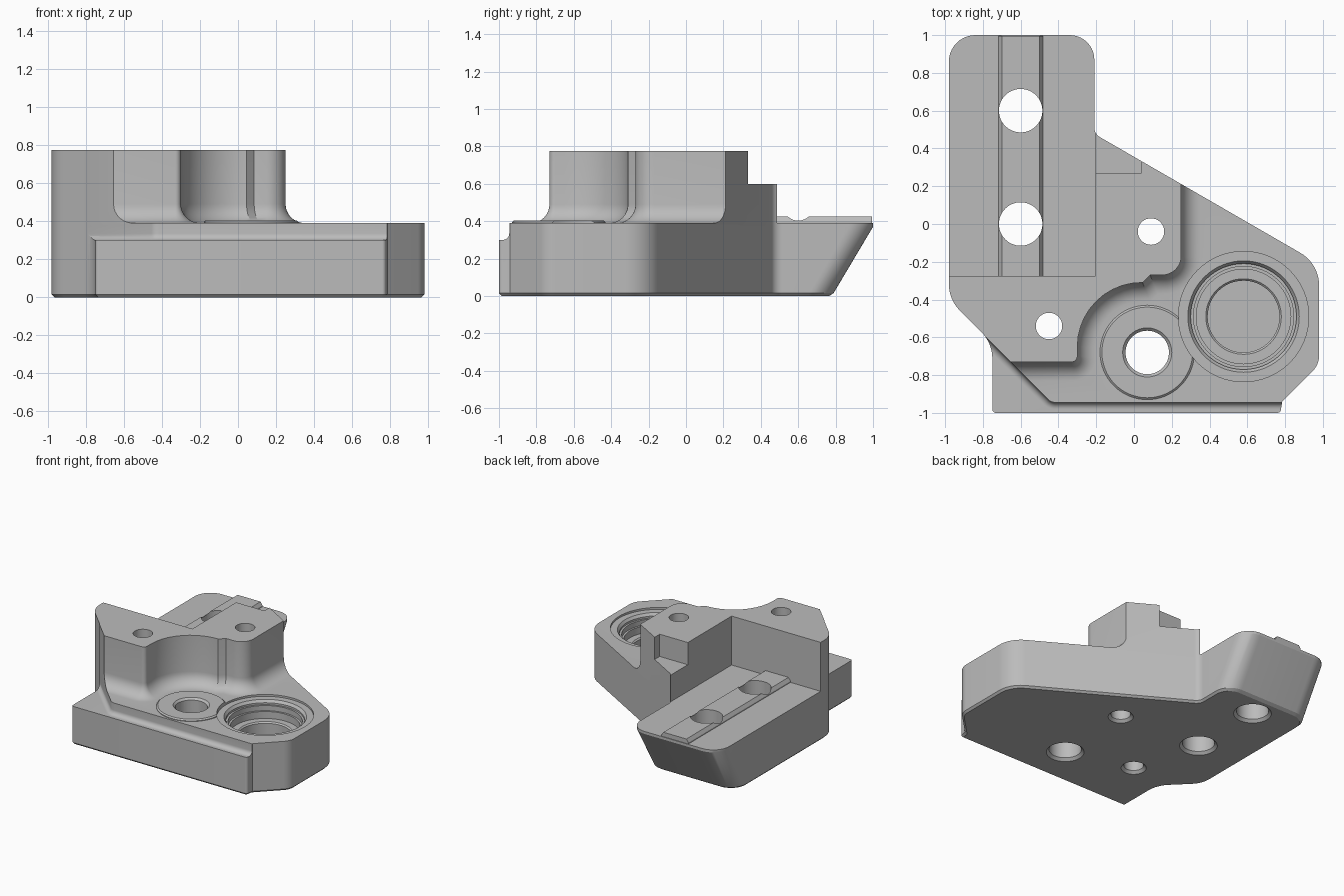
import bpy, bmesh
from math import sin, cos, tan, pi, radians
from mathutils import Vector

if "Cube" in bpy.data.objects:
    bpy.data.objects.remove(bpy.data.objects["Cube"], do_unlink=True)

gray = bpy.data.materials.new("machined gray")
gray.use_nodes = True
gray.diffuse_color = (0.5, 0.5, 0.5, 1)
gray.node_tree.nodes["Principled BSDF"].inputs["Base Color"].default_value = (0.5, 0.5, 0.5, 1)


def rounded(corners, steps=10):
    """Outline from (x, y, radius) corners, counter-clockwise."""
    out = []
    n = len(corners)
    for i, (x, y, r) in enumerate(corners):
        p = Vector((x, y))
        if not r:
            out.append(p)
            continue
        a = (Vector(corners[i - 1][:2]) - p).normalized()
        b = (Vector(corners[(i + 1) % n][:2]) - p).normalized()
        half = a.angle(b) / 2
        mid = p + (a + b).normalized() * (r / sin(half))
        start = p + a * (r / tan(half)) - mid
        end = p + b * (r / tan(half)) - mid
        sweep = start.angle(end)
        for k in range(steps + 1):
            t = k / steps
            out.append(mid + (start * sin((1 - t) * sweep) + end * sin(t * sweep)) / sin(sweep))
    return out


def offset(points, d):
    """Move an outline outward by d with mitred corners."""
    out = []
    for i, p in enumerate(points):
        e1 = (p - points[i - 1]).normalized()
        e2 = (points[(i + 1) % len(points)] - p).normalized()
        n1, n2 = Vector((e1.y, -e1.x)), Vector((e2.y, -e2.x))
        out.append(p + (n1 + n2) * (d / (1 + n1.dot(n2))))
    return out


def loft(name, layers):
    """Closed solid through (outline, height) layers."""
    bm = bmesh.new()
    rings = [[bm.verts.new((p[0], p[1], z)) for p in pts] for pts, z in layers]
    for low, high in zip(rings, rings[1:]):
        for i in range(len(low)):
            bm.faces.new((low[i - 1], low[i], high[i], high[i - 1]))
    bm.faces.new(rings[0][::-1])
    bm.faces.new(rings[-1])
    bmesh.ops.recalc_face_normals(bm, faces=bm.faces)
    mesh = bpy.data.meshes.new(name)
    bm.to_mesh(mesh)
    bm.free()
    mesh.materials.append(gray)
    ob = bpy.data.objects.new(name, mesh)
    bpy.context.collection.objects.link(ob)
    return ob


def box(name, x0, x1, y0, y1, z0, z1):
    pts = [(x0, y0), (x1, y0), (x1, y1), (x0, y1)]
    return loft(name, [(pts, z0), (pts, z1)])


def turned(name, x, y, profile, sides=64):
    """Round solid from (radius, height) pairs."""
    ring = [(cos(2 * pi * i / sides), sin(2 * pi * i / sides)) for i in range(sides)]
    return loft(name, [([(x + r * c, y + r * s) for c, s in ring], z) for r, z in profile])


def flared(name, outline, z, r, bottom, top, steps=8):
    """Column whose foot at height z spreads in a fillet of radius r."""
    layers = [(offset(outline, r), bottom)]
    for k in range(steps + 1):
        t = k / steps * pi / 2
        layers.append((offset(outline, r * (1 - sin(t))), z + r * (1 - cos(t))))
    return loft(name, layers + [(outline, top)])


def combine(target, tool, operation):
    mod = target.modifiers.new("combine", 'BOOLEAN')
    mod.object, mod.operation, mod.solver = tool, operation, 'EXACT'
    bpy.context.view_layer.objects.active = target
    bpy.ops.object.modifier_apply(modifier=mod.name)
    bpy.data.objects.remove(tool, do_unlink=True)


DECK, TOP, LEDGE = 0.39, 0.775, 0.30

# Full outline, chamfered underneath, with a raked back end
plan = rounded([(-0.75, -1, 0.02), (0.775, -1, 0.02), (0.785, -0.94, 0), (0.98, -0.745, 0.12),
                (0.98, -0.21, 0.2), (-0.21, 0.477, 0.06), (-0.21, 1, 0.13), (-0.98, 1, 0.14),
                (-0.98, -0.4, 0.2), (-0.75, -0.63, 0.2)])


def raked(points, z):
    shift = 0.22 * max(0, 1 - z / 0.37)
    return [(p.x, p.y - shift if p.y > 0.6 else p.y) for p in points]


body = loft("mounting_bracket", [(raked(offset(plan, -0.015), 0), 0), (raked(plan, 0.015), 0.015),
                                 (raked(plan, 0.37), 0.37), (plan, TOP)])

# Upper block with a scooped, filleted side above the deck
block_plan = rounded([(-2, -0.73, 0), (-0.3, -0.73, 0.03), (-0.3, -0.31, 0.34), (0.045, -0.31, 0),
                      (0.085, -0.27, 0), (0.25, -0.27, 0.1), (0.25, 2, 0), (-2, 2, 0)])
deck = box("deck_tool", -3, 3, -3, 3, -1, DECK)
combine(deck, flared("block_tool", block_plan, DECK, 0.1, 0.1, 1), 'UNION')
combine(body, deck, 'INTERSECT')

# Low front ledge with a filleted step
step_plan = rounded([(-0.439, -0.945, 0.06), (2, -0.945, 0), (2, 2.5, 0), (-2.5, 2.5, 0),
                     (-2.5, 1.116, 0)])
ledge = box("ledge_tool", -4, 4, -4, 4, -1, LEDGE)
combine(ledge, flared("step_tool", step_plan, LEDGE, 0.035, 0.1, 1), 'UNION')
combine(body, ledge, 'INTERSECT')

# Rear tongue seat and corner notch
combine(body, box("seat_cutter", -3, -0.205, -0.275, 3, DECK, 2), 'DIFFERENCE')
combine(body, box("notch_cutter", -0.5, 0.04, 0.27, 2, 0.6, 2), 'DIFFERENCE')

# Locating rib with sloped sides
rib = loft("rib", [([(-0.6 - w, -0.3), (-0.6 + w, -0.3), (-0.6 + w, 0.995), (-0.6 - w, 0.995)], z)
                   for w, z in ((0.117, 0.38), (0.117, 0.4), (0.1, 0.425))])
combine(body, rib, 'UNION')

# Raised pad around the front hole
combine(body, turned("pad", 0.07, -0.68, [(0.25, 0.3), (0.25, 0.395), (0.24, 0.404)]), 'UNION')

# Through holes, countersunk underneath
for x, y, r in ((-0.6, 0.6, 0.115), (-0.6, 0, 0.115), (0.07, -0.68, 0.115),
                (0.09, -0.04, 0.07), (-0.45, -0.54, 0.07)):
    combine(body, turned("hole_cutter", x, y, [(r + 0.03, -0.01), (r, 0.02), (r, 1)]), 'DIFFERENCE')
combine(body, turned("rim_cutter", 0.07, -0.68, [(0.1, 0.374), (0.135, 0.409)]), 'DIFFERENCE')

# Stepped blind bore
bore = [(0.19, 0.15), (0.19, 0.235), (0.2, 0.245), (0.25, 0.245), (0.25, 0.3), (0.265, 0.3),
        (0.265, 0.34), (0.28, 0.34), (0.28, 0.355), (0.295, 0.375), (0.345, 0.375), (0.345, 0.5)]
combine(body, turned("bore_cutter", 0.58, -0.49, bore), 'DIFFERENCE')

bpy.ops.object.select_all(action='DESELECT')
body.select_set(True)
bpy.context.view_layer.objects.active = body
bpy.ops.object.shade_smooth_by_angle(angle=radians(25))
